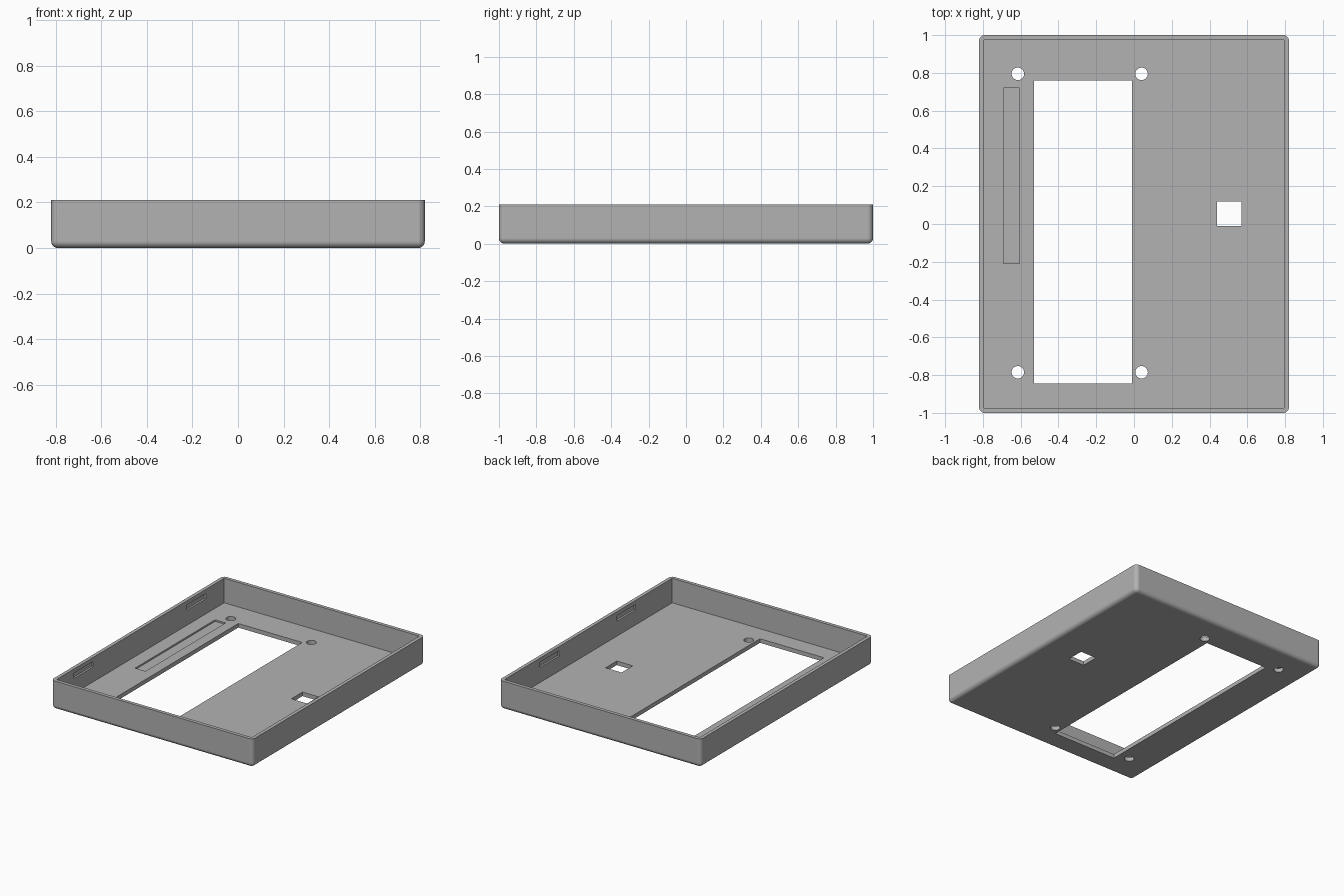
import bpy
import bmesh
import math
from mathutils import Matrix, Vector

if "Cube" in bpy.data.objects:
    bpy.data.objects.remove(bpy.data.objects["Cube"], do_unlink=True)

HALF_X, HALF_Y, HEIGHT = 0.82, 1.0, 0.21
WALL, FLOOR, ROUND = 0.026, 0.03, 0.03

grey = bpy.data.materials.new("grey plastic")
grey.use_nodes = True
colour = (0.45, 0.45, 0.45, 1)
grey.diffuse_color = colour
grey.node_tree.nodes["Principled BSDF"].inputs["Base Color"].default_value = colour


def make_object(name, bm):
    mesh = bpy.data.meshes.new(name)
    bm.to_mesh(mesh)
    bm.free()
    mesh.materials.append(grey)
    obj = bpy.data.objects.new(name, mesh)
    bpy.context.collection.objects.link(obj)
    return obj


def box(name, x, y, z, rounding=0):
    """Box from (min, max) ranges, optionally rounded everywhere but its top."""
    bm = bmesh.new()
    ranges = (x, y, z)
    centre = Vector([sum(r) / 2 for r in ranges])
    size = [r[1] - r[0] for r in ranges]
    bmesh.ops.create_cube(bm, size=1, matrix=Matrix.LocRotScale(centre, None, size))
    if rounding:
        edges = [e for e in bm.edges if any(v.co.z < centre.z for v in e.verts)]
        bmesh.ops.bevel(bm, geom=edges, offset=rounding, segments=6,
                        profile=0.5, affect='EDGES')
    return make_object(name, bm)


def peg(name, x, y, radius):
    bm = bmesh.new()
    bmesh.ops.create_cone(bm, cap_ends=True, segments=40, radius1=radius,
                          radius2=radius, depth=0.2,
                          matrix=Matrix.Translation((x, y, 0)))
    return make_object(name, bm)


# Outer shell
case = box("case_shell", (-HALF_X, HALF_X), (-HALF_Y, HALF_Y), (0, HEIGHT), ROUND)

in_x, in_y = HALF_X - WALL, HALF_Y - WALL
through = (-0.1, 0.1)
cutters = [
    # Open tray, display window, square port and shallow floor groove
    box("cavity_cutter", (-in_x, in_x), (-in_y, in_y), (FLOOR, 0.4)),
    box("window_cutter", (-0.53, -0.01), (-0.845, 0.76), through),
    box("port_cutter", (0.44, 0.57), (-0.01, 0.12), through),
    box("groove_cutter", (-0.69, -0.605), (-0.21, 0.72), (FLOOR - 0.012, 0.1)),
]

# Screw holes around the window
for x in (-0.615, 0.04):
    for y in (-0.785, 0.795):
        cutters.append(peg("screw_hole_cutter", x, y, 0.033))

# Snap-fit recesses inside the two long walls
for side, centres in ((-1, (-0.66, 0.65)), (1, (-0.44, 0.45))):
    x = sorted((side * (in_x - 0.05), side * (in_x + 0.014)))
    for y in centres:
        cutters.append(box("snap_recess_cutter", x, (y - 0.11, y + 0.11),
                           (0.14, 0.18)))

for cutter in cutters:
    cutter.hide_render = True
    mod = case.modifiers.new(cutter.name, 'BOOLEAN')
    mod.operation = 'DIFFERENCE'
    mod.solver = 'EXACT'
    mod.object = cutter

# Bake the cuts, then drop the helpers
bpy.context.view_layer.update()
depsgraph = bpy.context.evaluated_depsgraph_get()
baked = bpy.data.meshes.new_from_object(case.evaluated_get(depsgraph))
case.modifiers.clear()
case.data = baked
for cutter in cutters:
    bpy.data.objects.remove(cutter, do_unlink=True)

# Smooth rounded edges, crisp flat faces
bpy.ops.object.select_all(action='DESELECT')
case.select_set(True)
bpy.context.view_layer.objects.active = case
bpy.ops.object.shade_smooth_by_angle(angle=math.radians(30))
weighted = case.modifiers.new("even_shading", 'WEIGHTED_NORMAL')
weighted.keep_sharp = True
